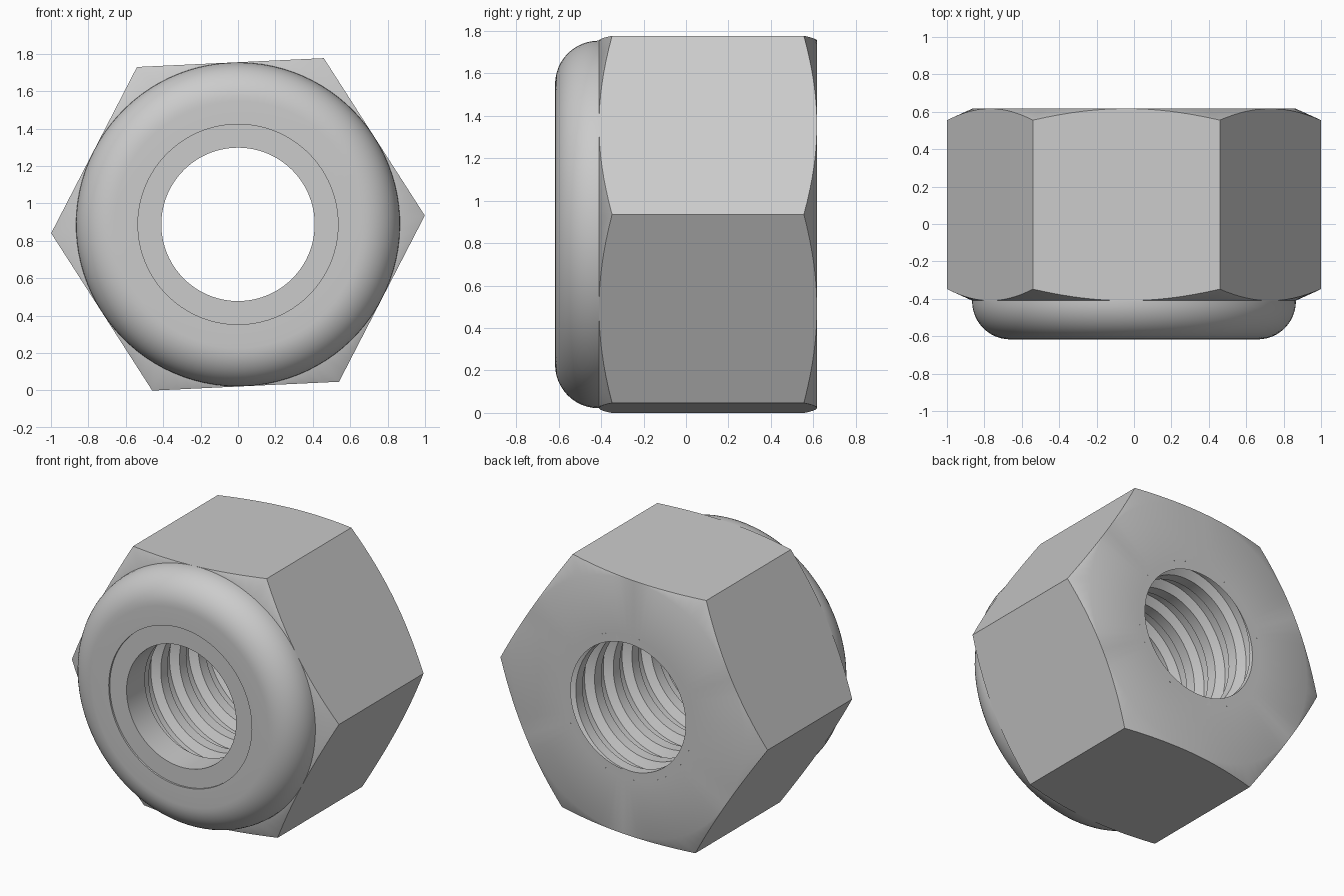
import bpy, bmesh, math

if "Cube" in bpy.data.objects:
    bpy.data.objects.remove(bpy.data.objects["Cube"], do_unlink=True)

CENTRE_Z = 0.888
TURN = math.radians(2.7)      # slight roll of the hexagon
FLAT = 0.866                  # half the width across flats
FRONT, BACK = -0.41, 0.617    # ends of the hexagonal body
TIP = -0.617                  # front of the collar
MINOR, MAJOR, PITCH = 0.43, 0.485, 0.2
INSERT_R, HOLE_R = 0.535, 0.41
SEGS = 96

steel = bpy.data.materials.new("steel grey")
steel.use_nodes = True
GREY = (0.6, 0.6, 0.6, 1)
steel.diffuse_color = GREY
steel.node_tree.nodes["Principled BSDF"].inputs["Base Color"].default_value = GREY


def skin(name, columns, closed_profile=False, wrap=True):
    """Join columns of (angle, radius, y) points into a surface about the y axis."""
    bm = bmesh.new()
    grid = [[bm.verts.new((r * math.cos(a), y, CENTRE_Z + r * math.sin(a)))
             for a, r, y in col] for col in columns]
    n, m = len(grid), len(grid[0])
    for i in range(n if wrap else n - 1):
        for j in range(m if closed_profile else m - 1):
            p, q, k = grid[i], grid[(i + 1) % n], (j + 1) % m
            bm.faces.new((p[j], p[k], q[k], q[j]))
    bmesh.ops.remove_doubles(bm, verts=bm.verts, dist=1e-5)
    bmesh.ops.dissolve_degenerate(bm, edges=bm.edges, dist=1e-5)
    mesh = bpy.data.meshes.new(name)
    bm.to_mesh(mesh)
    bm.free()
    mesh.materials.append(steel)
    obj = bpy.data.objects.new(name, mesh)
    bpy.context.collection.objects.link(obj)
    bpy.ops.object.select_all(action='DESELECT')
    obj.select_set(True)
    bpy.context.view_layer.objects.active = obj
    bpy.ops.object.shade_smooth_by_angle(angle=math.radians(30))
    return obj


ANGLES = [TURN + math.tau * i / SEGS for i in range(SEGS)]


def lathe(name, profile, closed=False):
    return skin(name, [[(a, r, y) for r, y in profile] for a in ANGLES], closed)


# Hexagonal body: conical chamfers cut back the corners at both ends
columns = []
for a in ANGLES:
    off = (a - TURN) % (math.pi / 3) - math.pi / 6
    r = FLAT / math.cos(off)
    drop = (r - FLAT) * 0.46
    columns.append([(a, INSERT_R, FRONT), (a, FLAT - 0.002, FRONT),
                    (a, r, FRONT + drop), (a, r, BACK - drop),
                    (a, FLAT - 0.002, BACK), (a, MAJOR, BACK)])
skin("hex_body", columns)

# Rounded collar with a lip around the insert
ROUND = 0.205
arc = [(FLAT - ROUND + ROUND * math.cos(t), FRONT - 0.002 - ROUND * math.sin(t))
       for t in (math.pi / 2 * i / 12 for i in range(13))]
arc[-1] = (FLAT - ROUND, TIP)
lathe("collar", [(INSERT_R, FRONT), (INSERT_R, TIP)] + arc[::-1] + [(FLAT, FRONT)])

# Locking ring seated just inside the collar
lathe("locking_insert", [(INSERT_R, TIP + 0.012), (INSERT_R, FRONT),
                         (HOLE_R, FRONT), (HOLE_R, TIP + 0.012)], closed=True)

# Right-hand thread: a trapezoid profile, trimmed flat at both ends of the bore
TOOTH = [(0.0, MAJOR), (0.36, MAJOR), (0.5, MINOR), (0.86, MINOR)]
turns = math.ceil((BACK - FRONT) / PITCH) + 2


def thread_column(a, shift):
    pts = [((k + f - shift) * PITCH + FRONT, r) for k in range(turns) for f, r in TOOTH]
    col = [(a, MAJOR, FRONT)]
    for (y0, r0), (y1, r1) in zip(pts, pts[1:]):
        col.append((a, r0, min(max(y0, FRONT), BACK)))
        for end in (FRONT, BACK):      # keep the slope right where it is trimmed
            if y0 < end < y1:
                col[-1] = (a, r0 + (r1 - r0) * (end - y0) / (y1 - y0), end) \
                    if end == FRONT else col[-1]
    return col + [(a, MAJOR, BACK)]


skin("thread", [thread_column(math.tau * i / SEGS, i / SEGS) for i in range(SEGS + 1)],
     wrap=False)
